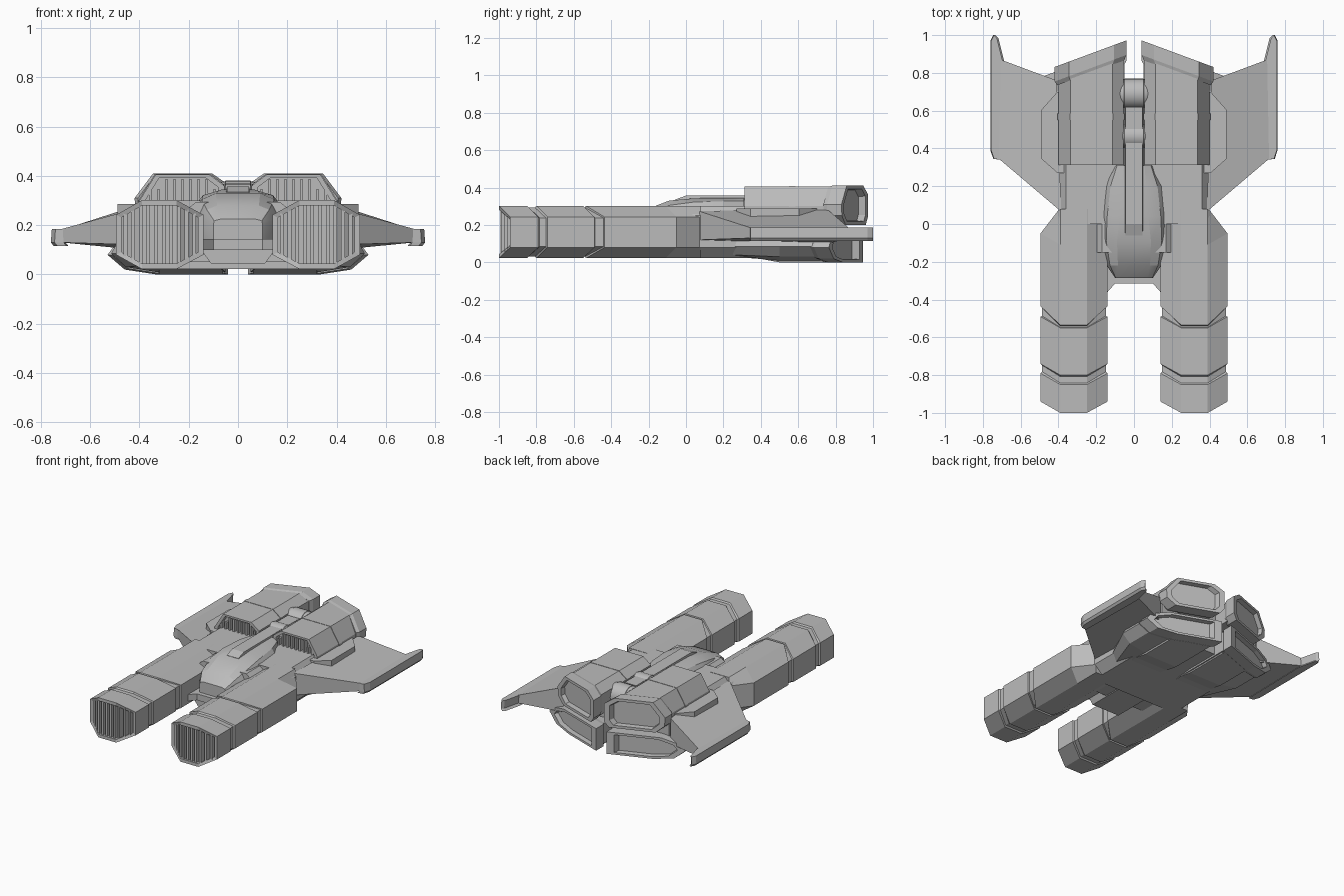
import bpy, bmesh, math

if "Cube" in bpy.data.objects:
    bpy.data.objects.remove(bpy.data.objects["Cube"])

grey = bpy.data.materials.new("hull_grey")
grey.diffuse_color = (0.5, 0.5, 0.5, 1)
grey.use_nodes = True
grey.node_tree.nodes["Principled BSDF"].inputs["Base Color"].default_value = grey.diffuse_color


def make(name, verts, faces, mirror=False, smooth=None):
    bm = bmesh.new()
    vs = [bm.verts.new(v) for v in verts]
    for f in faces:
        bm.faces.new([vs[i] for i in f])
    bmesh.ops.recalc_face_normals(bm, faces=bm.faces)
    me = bpy.data.meshes.new(name)
    bm.to_mesh(me)
    bm.free()
    me.materials.append(grey)
    ob = bpy.data.objects.new(name, me)
    bpy.context.collection.objects.link(ob)
    if smooth:
        bpy.context.view_layer.objects.active = ob
        ob.select_set(True)
        bpy.ops.object.shade_smooth_by_angle(angle=math.radians(smooth))
        ob.select_set(False)
    if mirror:
        ob.modifiers.new("mirror", "MIRROR").use_mirror_merge = False
    return ob


def loft(name, rings, mirror=False, caps=None, smooth=None):
    """Skin equal-length rings of points; caps lists the end faces by ring index."""
    n = len(rings[0])
    caps = caps or [list(range(n))]
    faces = []
    for r in range(len(rings) - 1):
        for i in range(n):
            j = (i + 1) % n
            faces.append((r * n + i, r * n + j, (r + 1) * n + j, (r + 1) * n + i))
    last = (len(rings) - 1) * n
    faces += [tuple(c) for c in caps] + [tuple(last + i for i in c) for c in caps]
    return make(name, [p for r in rings for p in r], faces, mirror, smooth)


def prism(name, plan, z0, z1, mirror=False):
    return loft(name, [[(x, y, z) for x, y in plan] for z in (z0, z1)], mirror)


def section(pts, y, k=1.0, slope=0.0):
    """XZ outline placed at y, scaled about its middle, swept back by slope."""
    cx = (min(p[0] for p in pts) + max(p[0] for p in pts)) / 2
    cz = (min(p[1] for p in pts) + max(p[1] for p in pts)) / 2
    return [(cx + (x - cx) * k, y - slope * (cx + (x - cx) * k - 0.04), cz + (z - cz) * k)
            for x, z in pts]


def slats(name, x0, x1, count, width, span, mirror=True):
    """Row of vertical louvre blades; span(x) gives y0, y1, z0, z1."""
    verts, faces = [], []
    for i in range(count):
        x = x0 + (x1 - x0) * i / (count - 1)
        ya, yb, za, zb = span(x)
        b = len(verts)
        verts += [(x + sx * width / 2, y, z) for sx in (-1, 1) for y in (ya, yb) for z in (za, zb)]
        faces += [tuple(b + k for k in f) for f in
                  ((0, 1, 3, 2), (4, 5, 7, 6), (0, 1, 5, 4), (2, 3, 7, 6), (0, 2, 6, 4), (1, 3, 7, 5))]
    return make(name, verts, faces, mirror)


# Front prongs: eight-sided, chevron front, two grooves, tapered tail
def prong_ring(y, inset=0.0, sweep=0.06, xmax=0.495):
    a, b = 0.14 + inset, 0.495 - inset
    t, u = 0.302 - inset, 0.022 + inset
    c, d, h, l = 0.25, 0.39, 0.242 - inset * .5, 0.08 + inset * .5
    pts = [(a, h, 1), (c, t, 0), (d, t, 0), (b, h, 1), (b, l, 1), (d, u, 0), (c, u, 0), (a, l, 1)]
    return [(min(x, xmax), y + s * sweep, z) for x, z, s in pts]


g = 0.009
prong = [prong_ring(-0.955, .022), prong_ring(-1, .022), prong_ring(-1),
         prong_ring(-.85), prong_ring(-.842, g), prong_ring(-.808, g), prong_ring(-.80),
         prong_ring(-.55), prong_ring(-.547, g), prong_ring(-.54, g, .1), prong_ring(-.535, 0, .1),
         prong_ring(-.11), prong_ring(.08, 0, 0, .395)]
loft("front_prong", prong, True, [(0, 1, 6, 7), (1, 2, 5, 6), (2, 3, 4, 5)])


def prong_span(x):
    e = max(0, (0.25 - x) / 0.11, (x - 0.39) / 0.105)
    y = -1 + .06 * e
    return y + .008, y + .06, .04 + .055 * e, .284 - .055 * e


slats("prong_intake_louvres", .178, .457, 10, .015, prong_span)

# Central hull with bevelled long edges
hull = [(-.40, .08), (-.40, .25), (-.36, .30), (.36, .30), (.40, .25), (.40, .08), (.34, .022), (-.34, .022)]
loft("main_hull", [section(hull, y) for y in (.0, .76)])
inner = [(-.2, .05), (-.2, .27), (-.17, .295), (.17, .295), (.2, .27), (.2, .05)]
loft("hull_bridge", [section(inner, y) for y in (-.15, .1)])

# Nose lip, chin and belly between the prongs
prism("nose_lip", [(-.17, -.36), (-.14, -.36), (-.10, -.315), (.10, -.315), (.14, -.36), (.17, -.36),
                   (.2, 0), (-.2, 0)], .10, .145)
chin = [(-.15, .10), (.15, .10), (.11, .045), (-.11, .045)]
loft("nose_chin", [section(chin, -.29), section(chin, .1)])


# Cockpit canopy lofted from seven-point arches
def arch(y, w, f, top, mid):
    return [(-w, y, .13), (-w, y, mid), (-(w + f) / 2 - .012, y, mid + (top - mid) * .72), (-f, y, top),
            (f, y, top), ((w + f) / 2 + .012, y, mid + (top - mid) * .72), (w, y, mid), (w, y, .13)]


loft("canopy", [arch(-.285, .10, .07, .225, .20), arch(-.22, .145, .085, .28, .22),
                arch(-.09, .18, .09, .33, .24), arch(.04, .185, .075, .342, .27),
                arch(.2, .16, .065, .345, .28), arch(.31, .10, .055, .345, .28)], smooth=20)
loft("canopy_spine", [[(-.055, y, .29), (-.045, y, z), (.045, y, z), (.055, y, .29)]
                      for y, z in ((-.06, .335), (.0, .357), (.62, .357))])


# Two rounded barrels lying crosswise behind the canopy
def barrel(name, y, r):
    prof = [(-.105, .45), (-.095, .72), (-.075, .9), (-.052, .96), (-.05, 1), (.05, 1),
            (.052, .96), (.075, .9), (.095, .72), (.105, .45)]
    loft(name, [[(x, y + r * k * math.cos(a), .302 + r * k * math.sin(a))
                 for a in [math.tau * i / 24 for i in range(24)]] for x, k in prof], smooth=30)


barrel("front_barrel", .465, .067)
barrel("rear_barrel", .69, .08)

# Upper engines: intake box, collar and slanted nozzle
upper = [(.055, .22), (.055, .36), (.115, .405), (.335, .405), (.40, .30), (.40, .22)]
S = .37
loft("upper_engine", [section(upper, .35, .86), section(upper, .312, .86), section(upper, .312),
                      section(upper, .89, 1, S)], True)
loft("engine_collar", [section(upper, y, 1.025) for y in (.55, .585)], True)
slats("engine_intake_louvres", .095, .355, 9, .013,
      lambda x: (.318, .36, .235, .385 if .12 < x < .32 else .345))
nozzle = [(.07, .20), (.04, .24), (.04, .365), (.105, .41), (.345, .41), (.42, .31), (.415, .25), (.36, .20)]


def nozzle_loft(name, pts, y0, y1, k):
    loft(name, [section(pts, y0 - .025, .93, S), section(pts, y0, 1, S), section(pts, y1, 1, S),
                section(pts, y1, k, S), section(pts, y1 - .035, k - .04, S)], True)


nozzle_loft("upper_nozzle", nozzle, .895, .972, .82)

# Lower engines: wide flat pods under the wings
lower = [(.05, .01), (.33, .01), (.455, .03), (.515, .085), (.49, .13), (.05, .15)]
pod0 = [(.08, .03), (.30, .03), (.36, .04), (.395, .085), (.39, .13), (.08, .15)]
loft("lower_engine", [section(pod0, .25), section(lower, .50), section(lower, .85, 1, S)], True)
keel = [(.06, .05), (.06, .0), (.32, .0), (.34, .05)]
keel0 = [(.06, .05), (.06, .022), (.32, .022), (.34, .05)]
loft("lower_keel", [section(keel0, .38), section(keel, .50), section(keel, .86, 1, S)], True)
low_nozzle = [(.04, .0), (.33, .0), (.46, .02), (.53, .08), (.50, .12), (.38, .155), (.04, .155)]
nozzle_loft("lower_nozzle", low_nozzle, .865, .945, .8)

# Shoulder plates between engines and wings
prism("shoulder_plate", [(.3, .27), (.405, .27), (.49, .345), (.49, .605), (.405, .70), (.3, .70)],
      .18, .287, True)

# Swept wings
loft("wing", [[(.385, .065, .275), (.41, .76, .28), (.41, .76, .10), (.385, .065, .12)],
              [(.715, .345, .185), (.705, .87, .185), (.705, .87, .13), (.715, .345, .13)]], True)

# Wing tip blades with a rear horn
tip = [(.708, .34), (.745, .345), (.76, .39), (.76, .97), (.745, 1.0), (.73, .985), (.70, .865)]
loft("wing_tip_blade", [[(x - .012, y, .115) for x, y in tip], [(x, y, .13) for x, y in tip],
                        [(x - .004, y, .185) for x, y in tip]], True)
